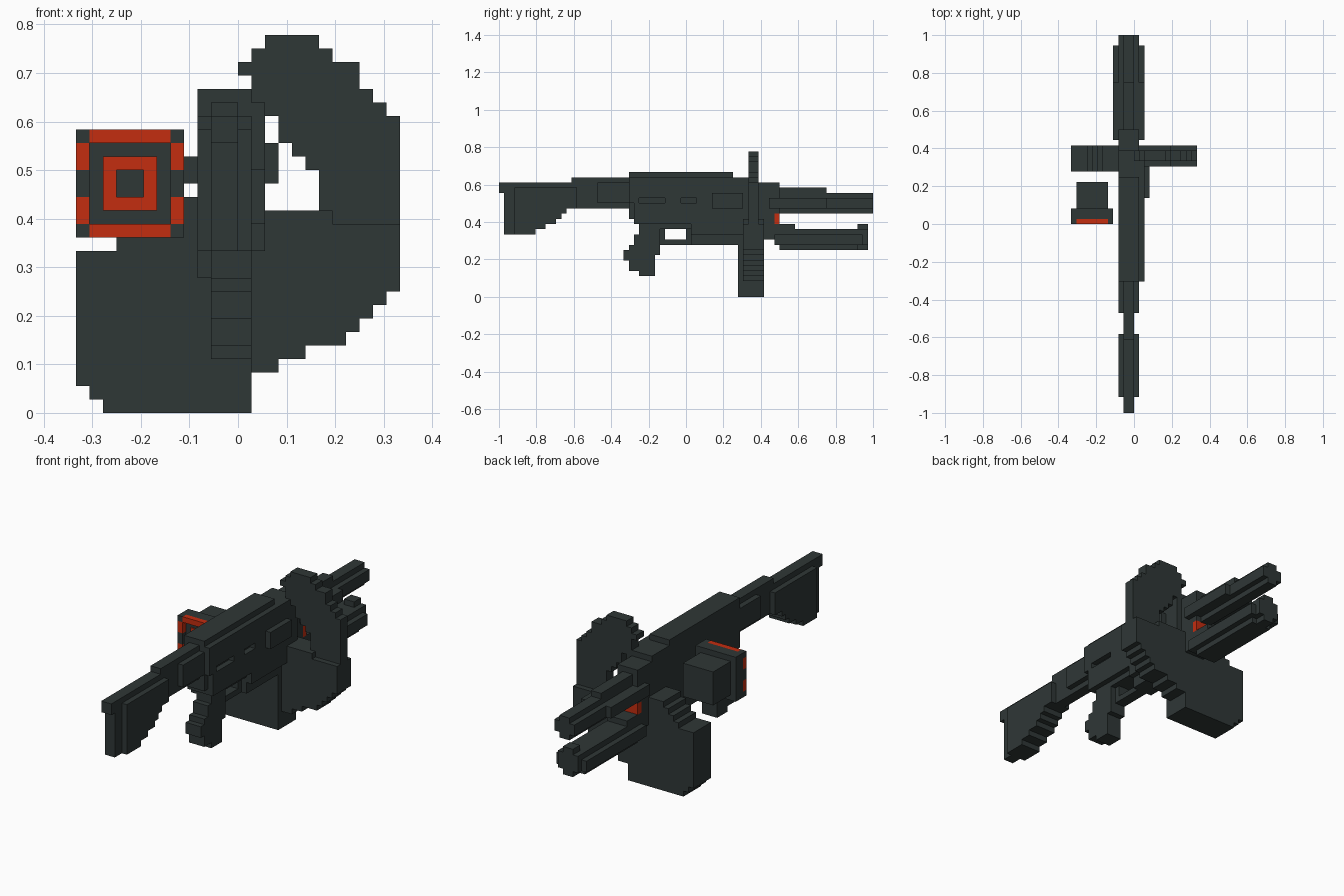
import bpy
import bmesh

if "Cube" in bpy.data.objects:
    bpy.data.objects.remove(bpy.data.objects["Cube"], do_unlink=True)

U = 1 / 36  # one block of the stepped style


def material(name, rgb):
    m = bpy.data.materials.new(name)
    m.use_nodes = True
    m.diffuse_color = (*rgb, 1)
    bsdf = m.node_tree.nodes["Principled BSDF"]
    bsdf.inputs["Base Color"].default_value = (*rgb, 1)
    bsdf.inputs["Roughness"].default_value = 0.8
    return m


GREY = material("dark gunmetal", (0.028, 0.038, 0.037))
RED = material("signal red", (0.55, 0.026, 0.005))


def finish(name, bm, mat):
    bmesh.ops.recalc_face_normals(bm, faces=bm.faces)
    mesh = bpy.data.meshes.new(name)
    bm.to_mesh(mesh)
    bm.free()
    mesh.materials.append(mat)
    obj = bpy.data.objects.new(name, mesh)
    bpy.context.collection.objects.link(obj)
    return obj


def boxes(name, items, mat=GREY):
    """Join boxes given as (x0, x1, y0, y1, z0, z1) in blocks."""
    bm = bmesh.new()
    for b in items:
        verts = bmesh.ops.create_cube(bm, size=1)["verts"]
        for v in verts:
            v.co = [U * (b[2 * i] if v.co[i] < 0 else b[2 * i + 1]) for i in range(3)]
    return finish(name, bm, mat)


def stepped(name, axis, lo, hi, steps, mat=GREY):
    """Extrude a stair outline; each step runs level, then up or down."""
    outline = []
    for i, (a, z) in enumerate(steps):
        outline += [(a, z), (steps[(i + 1) % len(steps)][0], z)]
    outline = [p for i, p in enumerate(outline) if p != outline[i - 1]]

    def point(a, z, d):
        return (d * U, a * U, z * U) if axis == "x" else (a * U, d * U, z * U)

    bm = bmesh.new()
    face = bm.faces.new([bm.verts.new(point(a, z, lo)) for a, z in outline])
    ext = bmesh.ops.extrude_face_region(bm, geom=[face])["geom"]
    move = (hi - lo) * U
    vec = (move, 0, 0) if axis == "x" else (0, move, 0)
    bmesh.ops.translate(bm, vec=vec, verts=[g for g in ext if isinstance(g, bmesh.types.BMVert)])
    if not any(len(f.verts) == len(outline) and f is face for f in bm.faces):
        bm.faces.new([v for v in bm.verts if v.is_boundary][:len(outline)])
    return finish(name, bm, mat)


# Stock
under = [(-23, 16), (-24, 15), (-25, 14), (-27, 13), (-29, 12)]
stepped("stock_core", "x", -2, 0, [(-36, 22), (-22, 23), (-11, 17)] + under + [(-35, 20)])
stepped("stock_cheeks", "x", -3, 1, [(-33, 21), (-21, 17)] + under)
boxes("stock_neck", [(-3, 1, -17, -11, 18, 22)])

# Receiver, with a slotted plate on its left side
stepped("receiver", "x", -3, 1, [(-11, 24), (9, 23), (14, 22), (18, 16), (17, 11),
                                 (15, 10), (1, 13), (-9, 14), (-10, 15)])
boxes("receiver_side_plate", [
    (1, 2, -11, 14, 19, 23), (1, 2, -10, 14, 14, 18), (1, 2, 1, 14, 12, 14),
    (1, 2, -11, -9, 18, 19), (1, 2, -4, -1, 18, 19), (1, 2, 2, 14, 18, 19)])
boxes("feed_port", [(2, 3, 5, 11, 17, 20)])

# Grip and trigger
stepped("grip", "x", -2, 1, [(-9, 14), (-5, 8), (-6, 4), (-9, 5), (-11, 7), (-12, 9),
                             (-11, 10), (-10, 12)])
boxes("trigger_guard", [(-2, 0, -5, 0, 10, 11), (-2, 0, 0, 1, 10, 13)])
boxes("trigger", [(-2, 0, -5, -4, 11, 13)])

# Barrel and handguard
boxes("barrel", [(-2, 0, 18, 36, 16, 20), (-3, 1, 18, 36, 17, 19), (-2, 0, 18, 27, 20, 21)])
boxes("barrel_rails", [(-4, 2, 16, 27, 17, 19)])
boxes("handguard", [(-3, 1, 18, 33, 9, 13), (-4, 2, 17, 34, 10, 12), (-3, 1, 17, 21, 11, 14),
                    (-3, 1, 33, 35, 10, 13), (-2, 0, 33, 35, 9, 14)])
boxes("gas_block_light", [(-3, 1, 17, 18, 14, 16)], RED)

# Ammunition box, curved chute and upper belt
stepped("ammo_box", "y", 10, 15, [(-12, 12), (-9, 13), (-8, 14), (-7, 15), (-6, 16),
                                  (1, 0), (-10, 1), (-11, 2)])
stepped("ammo_chute", "y", 11, 15, [(0, 15), (7, 14), (12, 9), (11, 8), (10, 7), (9, 6),
                                    (8, 5), (5, 4), (3, 3)])
stepped("ammo_belt", "y", 12, 14, [
    (2, 28), (6, 27), (7, 26), (9, 24), (10, 23), (11, 22), (12, 14), (6, 18), (5, 19),
    (4, 20), (3, 22), (1, 25), (0, 26), (1, 27)])

# Side emitter: housing, coloured rim and glowing ring
boxes("emitter_housing", [(-12, -4, 1, 3, 13, 21), (-11, -5, 3, 8, 14, 20)])
rim_grey, rim_red = [], []
for x in (-12, -5):
    rim_grey += [(x, x + 1, 0, 1, 13, 14), (x, x + 1, 0, 1, 16, 18), (x, x + 1, 0, 1, 20, 21)]
    rim_red += [(x, x + 1, 0, 1, 14, 16), (x, x + 1, 0, 1, 18, 20)]
for z in (13, 20):
    rim_red.append((-11, -5, 0, 1, z, z + 1))
boxes("emitter_rim", rim_grey)
boxes("emitter_rim_lights", rim_red, RED)
boxes("emitter_ring", [(-10, -6, 0.8, 1, 15, 16), (-10, -6, 0.8, 1, 18, 19),
                       (-10, -9, 0.8, 1, 16, 18), (-7, -6, 0.8, 1, 16, 18)], RED)
